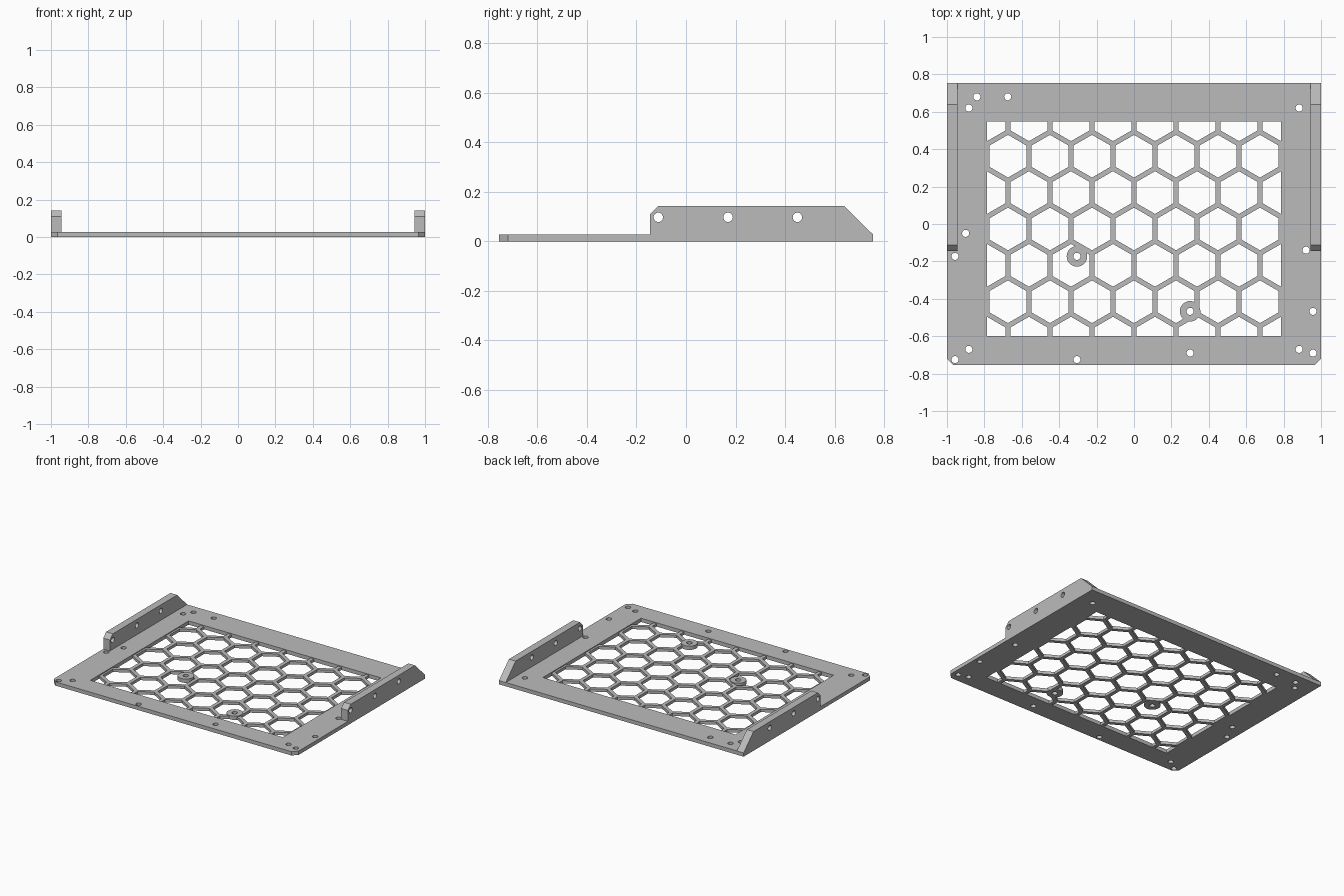
import bpy, bmesh, math
from mathutils import Vector

cube = bpy.data.objects.get("Cube")
if cube:
    bpy.data.objects.remove(cube, do_unlink=True)

T = 0.028                     # plate thickness
WEB = 0.021                   # honeycomb thickness
X0, X1, Y0, Y1 = -0.787, 0.787, -0.60, 0.547   # window in the plate
PITCH, WALL = 0.2246, 0.027   # honeycomb spacing and wall width
HOLE = 0.019

grey = bpy.data.materials.new("plain grey")
grey.use_nodes = True
grey.diffuse_color = (0.5, 0.5, 0.5, 1)
grey.node_tree.nodes["Principled BSDF"].inputs["Base Color"].default_value = (0.5, 0.5, 0.5, 1)


def prisms(name, outlines, low, high, axis="z"):
    """One object made of outlines extruded along z, or (y, z) outlines along x."""
    bm = bmesh.new()
    for pts in outlines:
        place = (lambda a, b: (a, b, low)) if axis == "z" else (lambda a, b: (low, a, b))
        face = bm.faces.new([bm.verts.new(place(a, b)) for a, b in pts])
        ext = bmesh.ops.extrude_face_region(bm, geom=[face])
        shift = Vector((0, 0, high - low)) if axis == "z" else Vector((high - low, 0, 0))
        moved = [v for v in ext["geom"] if isinstance(v, bmesh.types.BMVert)]
        bmesh.ops.translate(bm, verts=moved, vec=shift)
    bmesh.ops.recalc_face_normals(bm, faces=bm.faces)
    mesh = bpy.data.meshes.new(name)
    bm.to_mesh(mesh)
    bm.free()
    mesh.materials.append(grey)
    obj = bpy.data.objects.new(name, mesh)
    bpy.context.collection.objects.link(obj)
    return obj


def ring(x, y, r, n=24, turn=0.0):
    return [(x + r * math.cos(turn + math.tau * i / n),
             y + r * math.sin(turn + math.tau * i / n)) for i in range(n)]


def rect(xa, xb, ya, yb):
    return [(xa, ya), (xb, ya), (xb, yb), (xa, yb)]


def cut(obj, cutter):
    cutter.hide_render = True
    mod = obj.modifiers.new("cut", "BOOLEAN")
    mod.operation, mod.solver, mod.object = "DIFFERENCE", "EXACT", cutter
    bpy.context.view_layer.objects.active = obj
    bpy.ops.object.modifier_apply(modifier=mod.name)
    bpy.data.objects.remove(cutter, do_unlink=True)


# Outer frame with clipped front corners, a window and screw holes
frame = prisms("base_frame", [[(-0.965, -0.755), (0.965, -0.755), (1, -0.72), (1, 0.755),
                               (-1, 0.755), (-1, -0.72)]], 0, T)
screws = [(-0.84, 0.68), (-0.675, 0.68), (-0.883, 0.62), (0.883, 0.62),
          (-0.90, -0.05), (-0.957, -0.173), (0.92, -0.14), (0.957, -0.467),
          (0.957, -0.69), (0.883, -0.67), (-0.883, -0.67), (-0.957, -0.725),
          (-0.305, -0.725), (0.30, -0.69)]
cut(frame, prisms("frame_cutter", [rect(X0, X1, Y0, Y1)] +
                  [ring(x, y, HOLE) for x, y in screws], -0.1, 0.1))

# Honeycomb panel filling the window
bosses = [(-0.305, -0.173), (0.30, -0.467)]
cells = []
for row in range(-3, 4):
    odd = row % 2
    for col in range(-4, 4 if odd else 5):
        x = (col + 0.5 * odd) * PITCH
        y = (Y0 + Y1) / 2 + row * PITCH * math.sqrt(3) / 2
        if abs(x) < 0.8:
            cells.append(ring(x, y, (PITCH - WALL) / math.sqrt(3), 6, math.pi / 6))
web = prisms("honeycomb_panel", [rect(X0, X1, Y0, Y1)], 0, WEB)
cut(web, prisms("cell_cutter", cells, -0.1, 0.1))
cut(web, prisms("web_hole_cutter", [ring(x, y, HOLE) for x, y in bosses], -0.1, 0.1))

# Round screw bosses standing in the honeycomb
for i, (x, y) in enumerate(bosses):
    boss = prisms(f"screw_boss_{i + 1}", [ring(x, y, 0.055, 32)], 0, T)
    cut(boss, prisms("boss_cutter", [ring(x, y, HOLE)], -0.1, 0.1))

# Upright side flanges, each with three screw holes
profile = [(-0.145, T), (0.755, T), (0.64, 0.142), (-0.112, 0.142), (-0.145, 0.109)]
for name, xa, xb in (("left_flange", 0.945, 1), ("right_flange", -1, -0.945)):
    flange = prisms(name, [profile], xa, xb, "x")
    cut(flange, prisms("flange_cutter", [ring(y, 0.097, HOLE) for y in (-0.112, 0.17, 0.45)],
                       xa - 0.1, xb + 0.1, "x"))
